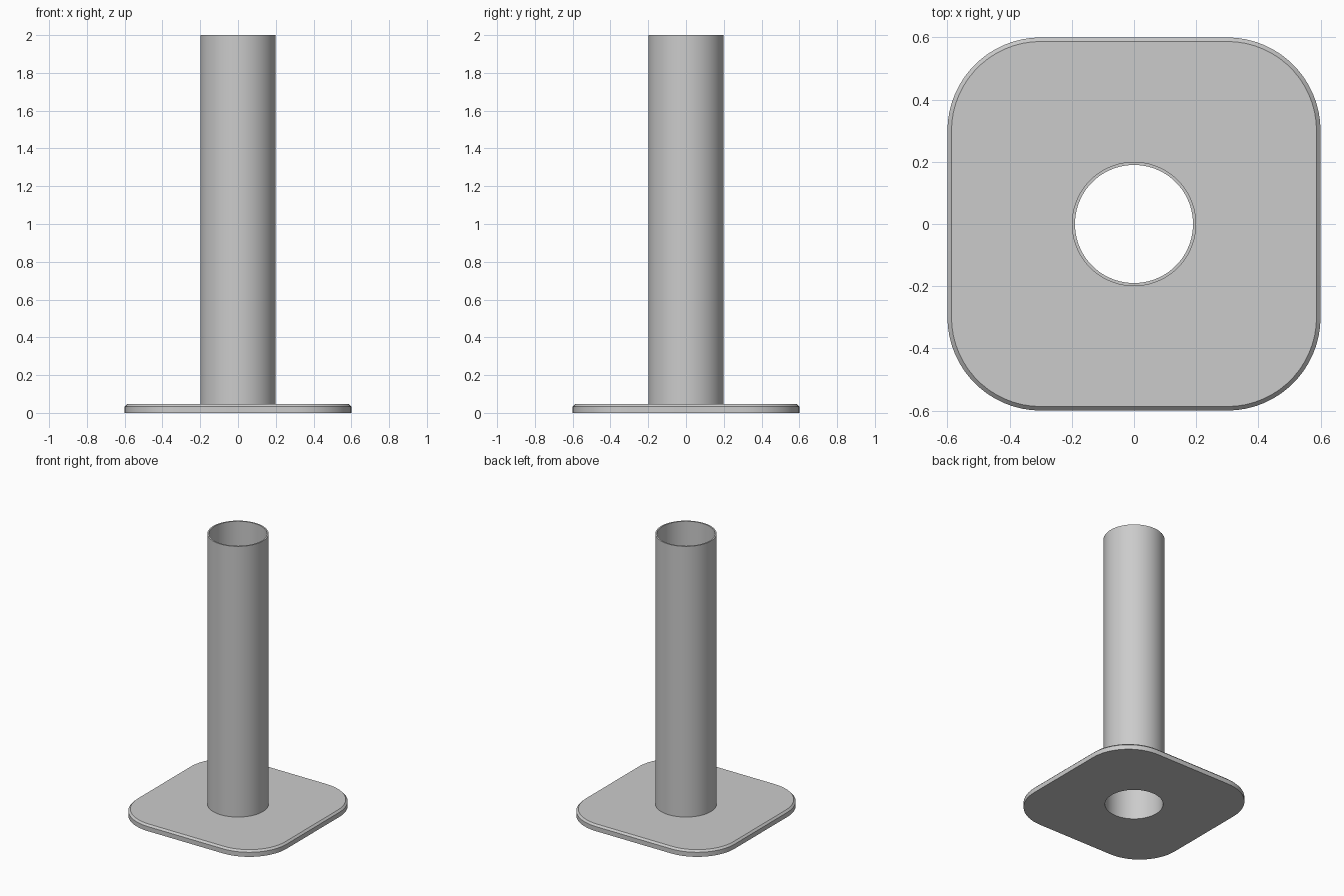
import bpy, bmesh, math

if "Cube" in bpy.data.objects:
    bpy.data.objects.remove(bpy.data.objects["Cube"])

ARC = 16                 # points per rounded corner
N = ARC * 4              # points per ring
PLATE_TOP, CHAMFER = 0.046, 0.013
R_OUT, R_IN, HEIGHT = 0.2, 0.19, 2.0

grey = bpy.data.materials.new("light_grey")
grey.diffuse_color = (0.6, 0.6, 0.6, 1)
grey.use_nodes = True
grey.node_tree.nodes["Principled BSDF"].inputs["Base Color"].default_value = grey.diffuse_color


def circle(r, z):
    angles = [(k + 0.5) * 2 * math.pi / N for k in range(N)]
    return [(r * math.cos(a), r * math.sin(a), z) for a in angles]


def rounded_square(half, r, z):
    pts = []
    for q in range(4):
        mid = math.radians(45 + 90 * q)
        cx = math.copysign(half - r, math.cos(mid))
        cy = math.copysign(half - r, math.sin(mid))
        for i in range(ARC):
            a = math.radians(90 * q + 90 * i / (ARC - 1))
            pts.append((cx + r * math.cos(a), cy + r * math.sin(a), z))
    return pts


def loft(name, rings):
    """Skin consecutive rings of N points."""
    bm = bmesh.new()
    loops = [[bm.verts.new(p) for p in ring] for ring in rings]
    for a, b in zip(loops, loops[1:]):
        for k in range(N):
            j = (k + 1) % N
            bm.faces.new((a[k], a[j], b[j], b[k]))
    mesh = bpy.data.meshes.new(name)
    bm.to_mesh(mesh)
    bm.free()
    mesh.materials.append(grey)
    obj = bpy.data.objects.new(name, mesh)
    bpy.context.collection.objects.link(obj)
    bpy.ops.object.select_all(action='DESELECT')
    obj.select_set(True)
    bpy.context.view_layer.objects.active = obj
    bpy.ops.object.shade_smooth_by_angle(angle=math.radians(30))
    return obj


# Base plate: underside, rim, chamfer, top up to the tube wall
loft("base_plate", [
    circle(R_IN, 0),
    rounded_square(0.6, 0.3, 0),
    rounded_square(0.6, 0.3, PLATE_TOP - CHAMFER),
    rounded_square(0.6 - CHAMFER, 0.3 - CHAMFER, PLATE_TOP),
    circle(R_OUT, PLATE_TOP),
])

# Hollow tube: outer wall, lip, bore running through the plate
loft("tube", [
    circle(R_OUT, PLATE_TOP),
    circle(R_OUT, HEIGHT),
    circle(R_IN, HEIGHT),
    circle(R_IN, 0),
])
